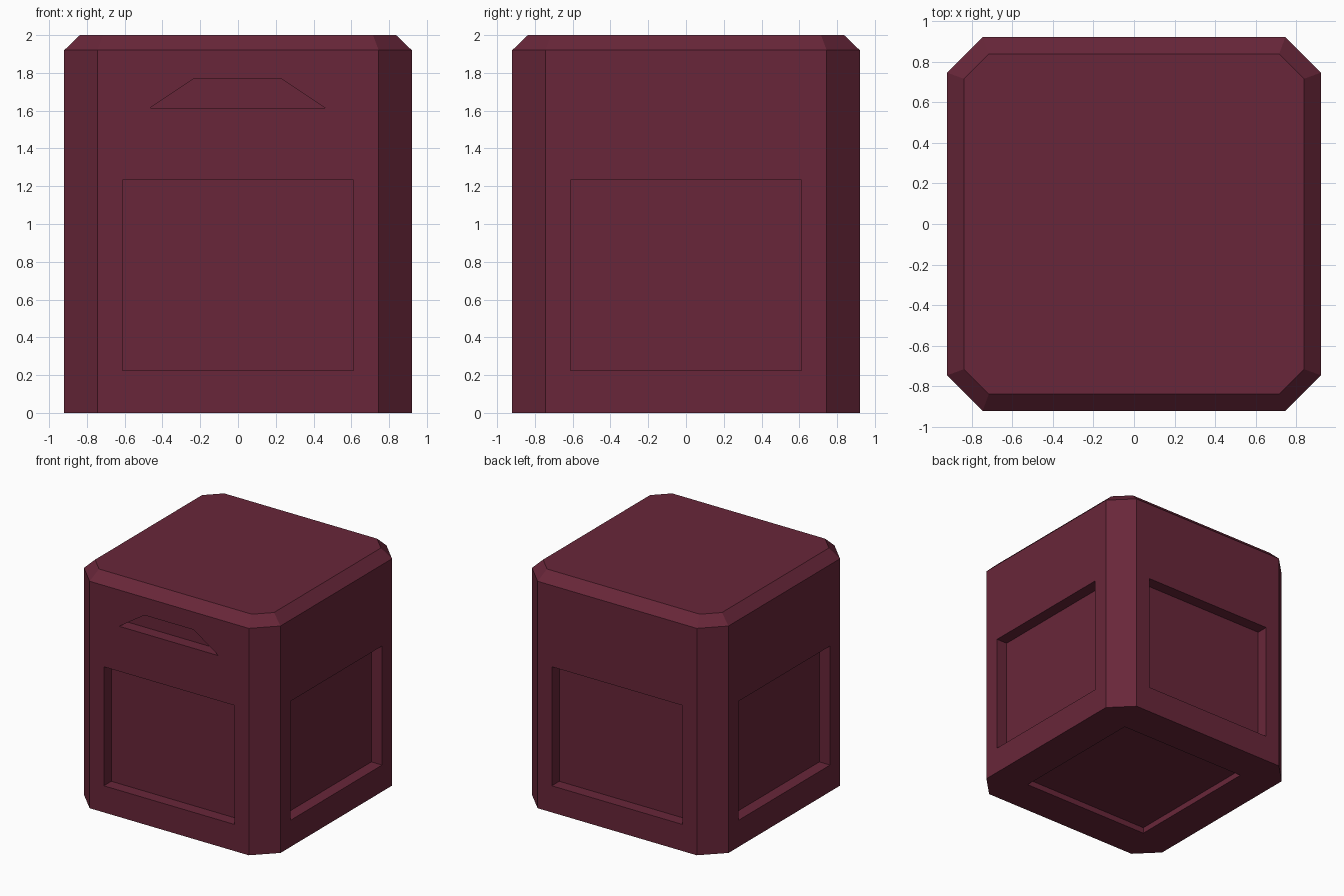
import bpy
import bmesh
import math
from mathutils import Matrix, Vector

if "Cube" in bpy.data.objects:
    bpy.data.objects.remove(bpy.data.objects["Cube"])

maroon = bpy.data.materials.new("dark maroon")
maroon.diffuse_color = (0.138, 0.0194, 0.041, 1.0)
maroon.use_nodes = True
maroon.node_tree.nodes["Principled BSDF"].inputs["Base Color"].default_value = maroon.diffuse_color


def make_object(name, bm):
    bmesh.ops.recalc_face_normals(bm, faces=bm.faces)
    mesh = bpy.data.meshes.new(name)
    bm.to_mesh(mesh)
    bm.free()
    mesh.materials.append(maroon)
    obj = bpy.data.objects.new(name, mesh)
    bpy.context.collection.objects.link(obj)
    return obj


def octagon(half, corner, z):
    """Square outline with cut corners."""
    pts = []
    for k in range(4):
        turn = Matrix.Rotation(k * math.pi / 2, 3, 'Z')
        pts += [turn @ Vector((half, -corner, z)), turn @ Vector((half, corner, z))]
    return pts


def loft(name, rings):
    """Closed solid through a stack of matching outlines."""
    bm = bmesh.new()
    loops = [[bm.verts.new(p) for p in ring] for ring in rings]
    n = len(loops[0])
    for a, b in zip(loops, loops[1:]):
        for i in range(n):
            bm.faces.new((a[i], a[(i + 1) % n], b[(i + 1) % n], b[i]))
    bm.faces.new(loops[0])
    bm.faces.new(loops[-1])
    return make_object(name, bm)


# Body with cut corners and a sloped top rim
HALF = 0.92
body = loft("box_body", [octagon(HALF, 0.745, 0),
                         octagon(HALF, 0.745, 1.92),
                         octagon(0.837, 0.715, 2.0)])


def recess(name, outline, depth, angle):
    """Cutter that sinks an (x, z) outline into one side of the body."""
    turn = Matrix.Rotation(angle, 3, 'Z')
    rings = [[turn @ Vector((x, y, z)) for x, z in outline]
             for y in (-HALF - 0.1, -HALF + depth)]
    return loft(name, rings)


# Recessed square panel on all four sides
panel = [(-0.612, 0.225), (0.612, 0.225), (0.612, 1.232), (-0.612, 1.232)]
cutters = [recess("panel_cutter", panel, 0.1, k * math.pi / 2) for k in range(4)]

# Trapezoid recess high on the front
slot = [(-0.467, 1.613), (0.463, 1.613), (0.228, 1.77), (-0.232, 1.77)]
cutters.append(recess("slot_cutter", slot, 0.1, 0))

# Shallow square recess underneath
base = [(-0.605, -0.605), (0.605, -0.605), (0.605, 0.605), (-0.605, 0.605)]
cutters.append(loft("base_cutter", [[(x, y, z) for x, y in base] for z in (-0.1, 0.05)]))

# Cut the recesses and remove the helpers
bpy.context.view_layer.objects.active = body
for cutter in cutters:
    cutter.hide_render = True
    mod = body.modifiers.new("recess", 'BOOLEAN')
    mod.operation = 'DIFFERENCE'
    mod.solver = 'EXACT'
    mod.object = cutter
    bpy.ops.object.modifier_apply(modifier=mod.name)
    bpy.data.objects.remove(cutter)
